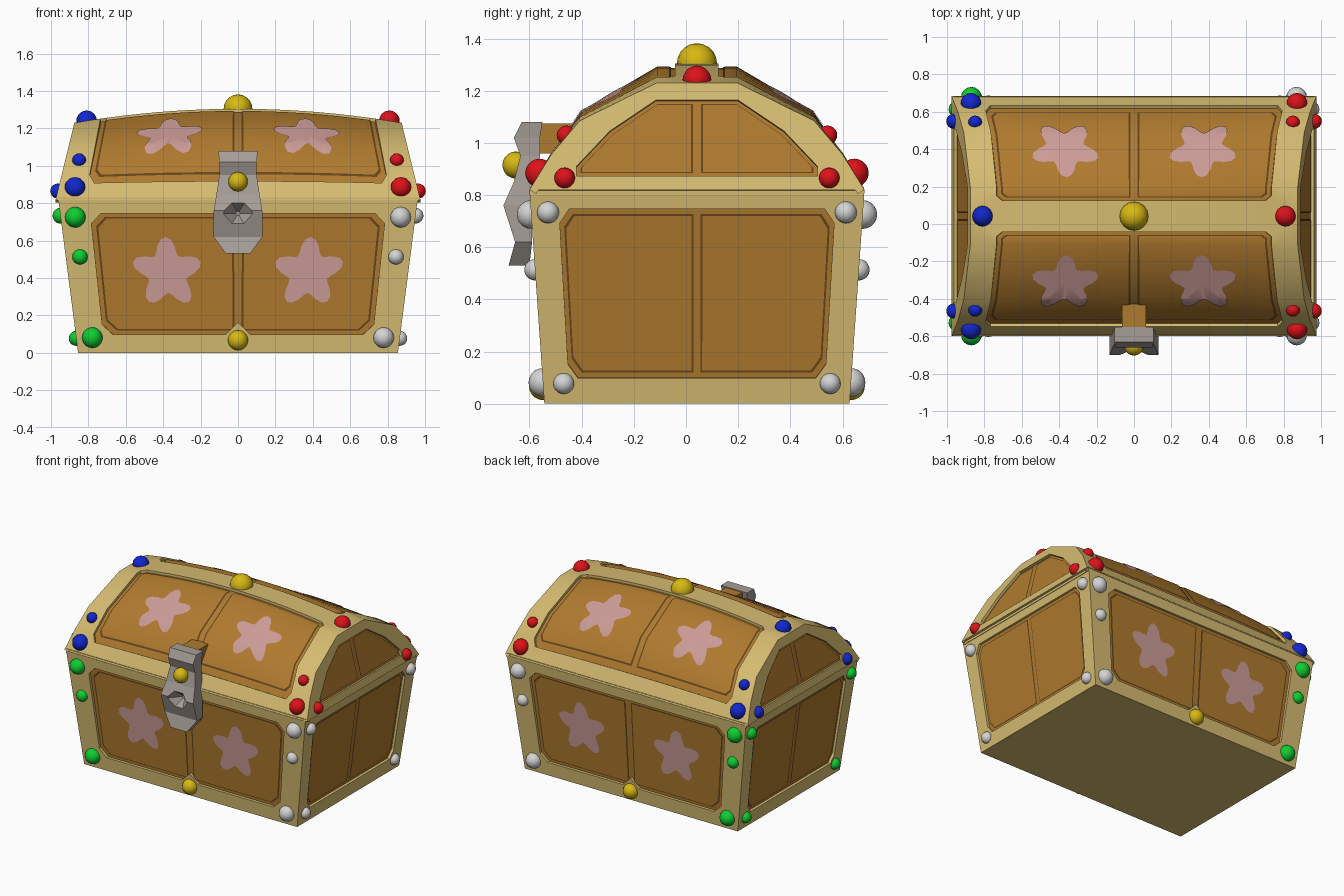
import bpy, bmesh, math
from mathutils import Vector

if "Cube" in bpy.data.objects:
    bpy.data.objects.remove(bpy.data.objects["Cube"])

YC = 0.042  # middle of the chest in y


def mat(name, r, g, b):
    m = bpy.data.materials.new(name)
    m.diffuse_color = (r, g, b, 1)
    m.use_nodes = True
    m.node_tree.nodes["Principled BSDF"].inputs["Base Color"].default_value = m.diffuse_color
    return m


GOLD = mat("gold trim", .67, .50, .165)
BROWN = mat("brown wood", .43, .195, .028)
DARK = mat("dark groove", .13, .06, .012)
PINK = mat("pink flower", .60, .33, .31)
GREY = mat("grey metal", .38, .34, .31)
SILVER = mat("silver gem", .66, .66, .66)
RED = mat("red gem", .72, .006, .01)
BLUE = mat("blue gem", .006, .02, .62)
GREEN = mat("green gem", .004, .62, .03)
YELLOW = mat("yellow gem", .68, .48, .006)


def finish(bm, name, m, angle=None):
    me = bpy.data.meshes.new(name)
    bm.to_mesh(me)
    bm.free()
    me.materials.append(m)
    ob = bpy.data.objects.new(name, me)
    bpy.context.collection.objects.link(ob)
    if angle:
        bpy.ops.object.select_all(action='DESELECT')
        ob.select_set(True)
        bpy.context.view_layer.objects.active = ob
        bpy.ops.object.shade_smooth_by_angle(angle=math.radians(angle))
    return ob


# ---- surfaces: each maps (a, b) to a point on one side of the chest
def lerp(p, q, t):
    return p + (q - p) * t


def body_side(k):
    wide, deep = ((.855, .96), (.585, .642)) if k % 2 == 0 else ((.585, .642), (.855, .96))

    def P(a, t):
        u, d = a * lerp(*wide, t), lerp(*deep, t)
        x, y = [(u, -d), (d, u), (-u, d), (-d, -u)][k]
        return Vector((x, YC + y, .815 * t))
    return P


PROFILE = [(1, 0), (.87, .33), (.70, .645), (.24, 1)]  # half lid section


def lid_height(b):
    b = abs(b)
    if b <= .24:
        return 1
    for (b1, f1), (b0, f0) in zip(PROFILE, PROFILE[1:]):
        if b >= b0:
            return lerp(f0, f1, (b - b0) / (b1 - b0))


def lid_top(a, b):
    f = lid_height(b)
    return Vector((a * (.975 - .1 * f), YC + .642 * b, .82 + (.41 + .075 * (1 - a * a)) * f))


def lid_end(s):
    return lambda a, b: Vector((s * (.975 - .1 * b), YC + s * .642 * a, .82 + .41 * b))


def at(P, a, b, h=0):
    e = .002
    n = (P(a + e, b) - P(a - e, b)).cross(P(a, b + e) - P(a, b - e)).normalized()
    return P(a, b) + n * h


# ---- plates: 2D polygons cut on a grid, then laid on a surface at height h
LID_CUTS = ([i / 10 for i in range(-9, 10)], [s * b for b, _ in PROFILE[1:] for s in (1, -1)])


def plate(name, P, polys, h, m, wall=0):
    bm = bmesh.new()
    verts = {}
    for poly in polys:
        pts = []
        for p in poly:
            p = (round(p[0], 5), round(p[1], 5))
            if p not in verts:
                verts[p] = bm.verts.new((*p, 0))
            if verts[p] not in pts:
                pts.append(verts[p])
        f = bm.faces.new(pts)
        f.normal_update()
        if f.normal.z < 0:
            f.normal_flip()
    if P is lid_top:
        for axis in (0, 1):
            for c in LID_CUTS[axis]:
                co, no = [0, 0, 0], [0, 0, 0]
                co[axis], no[axis] = c, 1
                bmesh.ops.bisect_plane(bm, geom=bm.verts[:] + bm.edges[:] + bm.faces[:],
                                       dist=1e-5, plane_co=co, plane_no=no)
    if wall:
        edge = [e for e in bm.edges if e.is_boundary]
        new = bmesh.ops.extrude_edge_only(bm, edges=edge)['geom']
        for v in new:
            if isinstance(v, bmesh.types.BMVert):
                v.co.z -= wall
    for v in bm.verts:
        v.co = at(P, v.co.x, v.co.y, h + v.co.z)
    return finish(bm, name, m, 35 if P is lid_top else None)


def octagon(x, y0, y1, cx, cy):
    return [(-x + cx, y0), (x - cx, y0), (x, y0 + cy), (x, y1 - cy),
            (x - cx, y1), (-x + cx, y1), (-x, y1 - cy), (-x, y0 + cy)]


def frame_polys(outer, inner):
    n = len(outer)
    return [[outer[i], outer[(i + 1) % n], inner[(i + 1) % n], inner[i]] for i in range(n)]


def rect_outer(y0, y1):
    return [(-1, y0), (1, y0), (1, y0), (1, y1), (1, y1), (-1, y1), (-1, y1), (-1, y0)]


def wood(name, P, outer, inner, half):
    """gold frame, recessed wood and two grooved boards"""
    plate(name + " frame", P, frame_polys(outer, inner), 0, GOLD, .03)
    plate(name + " wood", P, [inner], -.018, BROWN)
    boards = [half, [(-x, y) for x, y in half]]
    plate(name + " grooves", P, boards, -.015, DARK)
    inset = []
    for bd in boards:
        xs, ys = [p[0] for p in bd], [p[1] for p in bd]
        cx, cy = (min(xs) + max(xs)) / 2, (min(ys) + max(ys)) / 2
        inset.append([(lerp(cx, x, .97), lerp(cy, y, .975)) for x, y in bd])
    plate(name + " boards", P, inset, -.012, BROWN)


def flower(name, P, ca, cb, ra, rb):
    pts = []
    for i in range(40):
        t = math.tau * i / 40
        r = .78 + .22 * math.cos(5 * (t - math.pi / 2))
        pts.append((ca + ra * r * math.cos(t), cb + rb * r * math.sin(t)))
    plate(name, P, [[(ca, cb), pts[i], pts[(i + 1) % 40]] for i in range(40)], -.007, PINK)


def gem(name, loc, r, m):
    bm = bmesh.new()
    bmesh.ops.create_uvsphere(bm, u_segments=16, v_segments=10, radius=r)
    bmesh.ops.translate(bm, verts=bm.verts, vec=loc)
    finish(bm, name, m, 60)


def box(name, lo, hi, m):
    bm = bmesh.new()
    bmesh.ops.create_cube(bm, size=1)
    for v in bm.verts:
        v.co = [lerp(lo[i], hi[i], v.co[i] + .5) for i in range(3)]
    return finish(bm, name, m)


# ---- body
hole = octagon(.83, .12, .915, .06, .065)
half = [(.022, .145), (.745, .145), (.805, .21), (.805, .83), (.75, .89), (.022, .89)]
for k, side in enumerate(("front", "right", "back", "left")):
    P = body_side(k)
    wood("body " + side, P, rect_outer(0, 1), hole, half)
    if k % 2 == 0:
        plate(side + " gem mount", P, [[(-.075, .12), (.075, .12), (0, .2)]], 0, GOLD, .02)
        gem(side + " bottom gem", at(P, 0, .083), .054, YELLOW)
        for s in (-1, 1):
            flower("body flower", P, s * .415, .525, .207, .235)
    spots = [(.917, .89, .055), (.917, .63, .041), (.90, .10, .055)] if k % 2 == 0 else \
            [(.897, .9, .042), (.865, .095, .04)]
    for a, t, r in spots:
        for s in (-1, 1):
            loc = at(P, s * a, t)
            gem("body gem", loc, r, SILVER if loc.x > 0 else GREEN)
box("body base", (-.85, YC - .58, 0), (.85, YC + .58, .03), GOLD)
box("lid rim", (-.962, YC - .64, .80), (.962, YC + .64, .83), GOLD)

# ---- lid, curved front and back
for s, side in ((1, "front"), (-1, "back")):
    def flip(pts):
        return [(x, y * s) for x, y in pts]
    wood("lid " + side, lid_top, flip(rect_outer(-1, 0)),
         flip(octagon(.84, -.92, -.13, .035, .04)),
         flip([(.02, -.885), (.785, -.885), (.815, -.85), (.815, -.185), (.785, -.155), (.02, -.155)]))
    for x in (-.41, .41):
        flower("lid flower", lid_top, x, -.565 * s, .207, .236 * s)
    for x in (-1, 1):
        m = RED if x > 0 else BLUE
        gem("lid large gem", at(lid_top, x * .908, -.94 * s), .055, m)
        gem("lid small gem", at(lid_top, x * .918, -.78 * s), .037, m)

# ---- lid ends
inner = [(.72, .13), (.72, .22), (.52, .55), (.245, .84)]
half_end = [(.025, .165), (.695, .165), (.695, .215), (.505, .525), (.237, .81), (.025, .81)]
mirror = lambda pts: list(pts) + [(-x, y) for x, y in reversed(pts)]
for s, side in ((1, "right"), (-1, "left")):
    m = RED if s > 0 else BLUE
    P = lid_end(s)
    wood("lid " + side, P, mirror(PROFILE), mirror(inner), half_end)
    for a in (-.79, .79):
        gem("lid end gem", at(P, a, .11), .04, m)
    gem("lid top gem", at(lid_top, s * .925, 0), .055, m)
gem("lid crown gem", (0, YC, 1.305), .077, YELLOW)

# ---- latch: rows of z, front y, back y, half width
rows = [(1.08, -.63, -.55, .105), (1.02, -.66, -.56, .10), (.95, -.635, -.56, .10),
        (.85, -.66, -.57, .115), (.76, -.70, -.59, .13), (.62, -.655, -.59, .13),
        (.53, -.68, -.60, .065)]
bm = bmesh.new()
rings = [[bm.verts.new(c) for c in ((-w, f, z), (w, f, z), (w, b, z), (-w, b, z))]
         for z, f, b, w in rows]
for r0, r1 in zip(rings, rings[1:]):
    for i in range(4):
        bm.faces.new((r0[i], r0[(i + 1) % 4], r1[(i + 1) % 4], r1[i]))
bm.faces.new(rings[0])
bm.faces.new(rings[-1])
bmesh.ops.recalc_face_normals(bm, faces=bm.faces)
latch = finish(bm, "latch", GREY)

# keyhole dent cut into the latch
bm = bmesh.new()
bmesh.ops.create_cone(bm, cap_ends=True, segments=6, radius1=.10, radius2=.012, depth=.10)
for v in bm.verts:
    x, y, z = v.co
    v.co = (y, z - .67, .745 + x)
bmesh.ops.recalc_face_normals(bm, faces=bm.faces)
cutter = finish(bm, "keyhole cutter", GREY)
cutter.hide_render = True
cutter.hide_set(True)
mod = latch.modifiers.new("keyhole", 'BOOLEAN')
mod.operation = 'DIFFERENCE'
mod.object = cutter
gem("latch gem", (0, -.652, .915), .052, YELLOW)
box("latch bracket", (-.065, -.58, .96), (.065, -.42, 1.075), BROWN)
